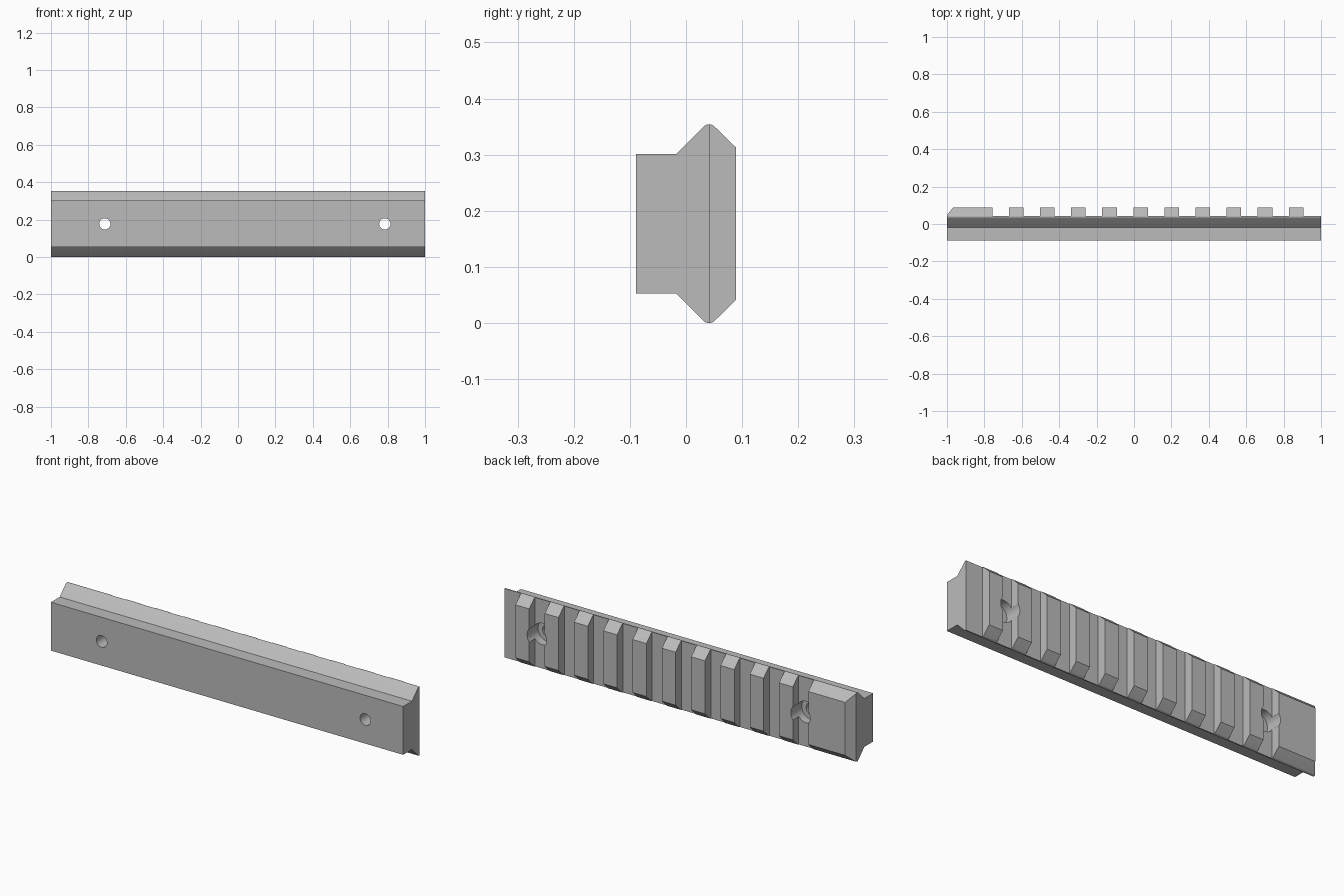
import bpy, bmesh, math
from mathutils import Matrix, Vector

cube = bpy.data.objects.get("Cube")
if cube:
    bpy.data.objects.remove(cube, do_unlink=True)

MID_Z = 0.177      # height of the mirror plane
FLOOR_Y = 0.042    # depth of the slot floors
BACK_Y = 0.089
PITCH = 0.1663
SLOT = 0.088

grey = bpy.data.materials.new("metal_grey")
grey.use_nodes = True
colour = (0.5, 0.5, 0.5, 1)
grey.diffuse_color = colour
grey.node_tree.nodes["Principled BSDF"].inputs["Base Color"].default_value = colour


def finish(name, bm):
    bmesh.ops.recalc_face_normals(bm, faces=bm.faces)
    mesh = bpy.data.meshes.new(name)
    bm.to_mesh(mesh)
    bm.free()
    mesh.materials.append(grey)
    obj = bpy.data.objects.new(name, mesh)
    bpy.context.collection.objects.link(obj)
    return obj


def prism(bm, points, direction):
    face = bm.faces.new([bm.verts.new(p) for p in points])
    new = bmesh.ops.extrude_face_region(bm, geom=[face])["geom"]
    moved = [g for g in new if isinstance(g, bmesh.types.BMVert)]
    bmesh.ops.translate(bm, verts=moved, vec=direction)


def cylinder(bm, x, y0, y1, radius):
    place = Matrix.Translation((x, (y0 + y1) / 2, MID_Z)) @ Matrix.Rotation(math.pi / 2, 4, "X")
    bmesh.ops.create_cone(bm, cap_ends=True, segments=32, radius1=radius,
                          radius2=radius, depth=y1 - y0, matrix=place)


def cut(target, bm, name):
    cutter = finish(name, bm)
    cutter.hide_render = True
    mod = target.modifiers.new(name, "BOOLEAN")
    mod.operation = "DIFFERENCE"
    mod.solver = "EXACT"
    mod.object = cutter
    bpy.context.view_layer.objects.active = target
    bpy.ops.object.modifier_apply(modifier=name)
    bpy.data.objects.remove(cutter, do_unlink=True)


# Rail body: mirrored cross-section with rounded 45 degree edges
half = [(-BACK_Y, 0.124), (-0.018, 0.124)]
tip_radius = 0.0145
for i in range(7):
    a = math.radians(135 - 15 * i)
    half.append((0.041 + tip_radius * math.cos(a), MID_Z - tip_radius + tip_radius * math.sin(a)))
half.append((BACK_Y, 0.136))
section = [(y, MID_Z + h) for y, h in half] + [(y, MID_Z - h) for y, h in reversed(half)]
bm = bmesh.new()
prism(bm, [(-1, y, z) for y, z in section], Vector((2, 0, 0)))
rail = finish("slotted_rail", bm)

# Cross slots, the open step at the left end and the bevel at the right end
bm = bmesh.new()
starts = [-0.757 + PITCH * i for i in range(11)]
for x in starts:
    end = 1.1 if x > 0.88 else x + SLOT
    prism(bm, [(x, FLOOR_Y, -0.1), (end, FLOOR_Y, -0.1), (end, 0.2, -0.1), (x, 0.2, -0.1)],
          Vector((0, 0, 0.6)))
prism(bm, [(-1.04, 0, -0.1), (-0.92, 0.145, -0.1), (-1.04, 0.145, -0.1)], Vector((0, 0, 0.6)))
cut(rail, bm, "slot_cutter")

# Screw holes with wider recesses at the back
for y0, y1, radius, name in ((-0.2, 0.2, 0.03, "hole_cutter"), (0.0, 0.2, 0.055, "recess_cutter")):
    bm = bmesh.new()
    for x in (-0.712, 0.785):
        cylinder(bm, x, y0, y1, radius)
    cut(rail, bm, name)

# Smooth the round edges and holes, keep the rest sharp
bpy.ops.object.select_all(action="DESELECT")
rail.select_set(True)
bpy.context.view_layer.objects.active = rail
bpy.ops.object.shade_smooth_by_angle(angle=math.radians(25))
